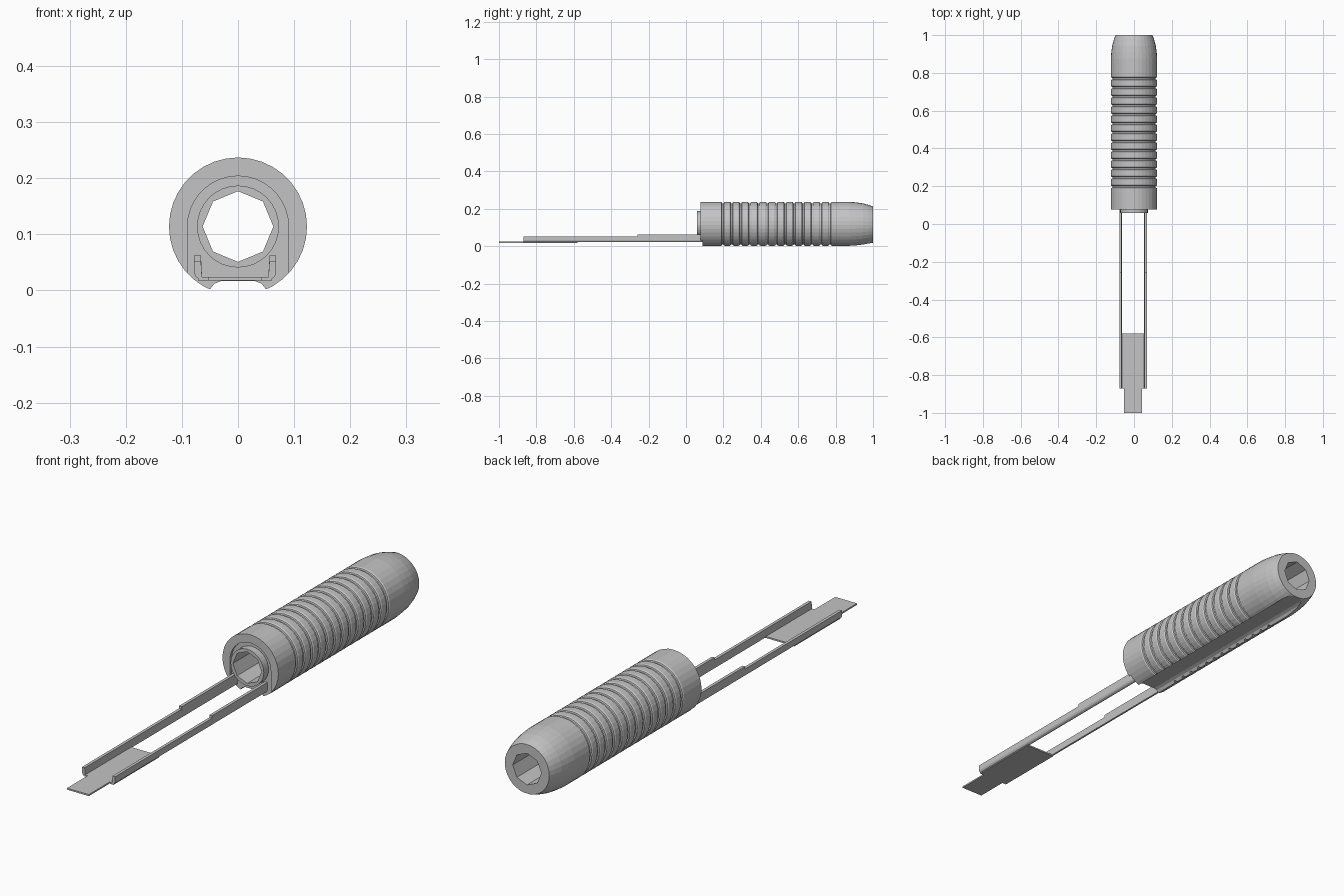
import bpy
import bmesh
from math import sin, cos, pi

if "Cube" in bpy.data.objects:
    bpy.data.objects.remove(bpy.data.objects["Cube"], do_unlink=True)

AXIS_Z = 0.114
RADIUS = 0.123
FRONT = 0.078
BORE = 0.063
BLADE_X = -0.005

metal = bpy.data.materials.new("plain grey")
metal.use_nodes = True
grey = (0.55, 0.55, 0.55, 1)
metal.diffuse_color = grey
metal.node_tree.nodes["Principled BSDF"].inputs["Base Color"].default_value = grey


def finish(name, bm):
    bmesh.ops.recalc_face_normals(bm, faces=bm.faces)
    mesh = bpy.data.meshes.new(name)
    bm.to_mesh(mesh)
    bm.free()
    mesh.materials.append(metal)
    obj = bpy.data.objects.new(name, mesh)
    bpy.context.collection.objects.link(obj)
    return obj


def loft(name, rings):
    """Skin a list of equal-sized point rings and cap both ends."""
    bm = bmesh.new()
    loops = [[bm.verts.new(p) for p in ring] for ring in rings]
    n = len(loops[0])
    for a, b in zip(loops, loops[1:]):
        for i in range(n):
            j = (i + 1) % n
            bm.faces.new((a[i], a[j], b[j], b[i]))
    bm.faces.new(loops[0])
    bm.faces.new(loops[-1])
    return finish(name, bm)


def lathe(name, profile, sides):
    """Turn (y, radius) pairs around the handle axis."""
    angles = [2 * pi * i / sides for i in range(sides)]
    return loft(name, [[(r * sin(a), y, AXIS_Z + r * cos(a)) for a in angles]
                       for y, r in profile])


def prism(name, outline, y0, y1):
    """Extrude an (x, z) outline along y."""
    return loft(name, [[(x, y, z) for x, z in outline] for y in (y0, y1)])


def cut(obj, cutters):
    for c in cutters:
        c.hide_render = True
        mod = obj.modifiers.new("cut", "BOOLEAN")
        mod.operation = "DIFFERENCE"
        mod.solver = "EXACT"
        mod.object = c
    bpy.context.view_layer.update()
    graph = bpy.context.evaluated_depsgraph_get()
    mesh = bpy.data.meshes.new_from_object(obj.evaluated_get(graph))
    obj.modifiers.clear()
    obj.data = mesh


# Handle: plain collar, thirteen narrow grooves, rounded taper at the back
profile = [(FRONT, RADIUS)]
for i in range(13):
    y = 0.197 + i * 0.0477
    profile += [(y - 0.011, RADIUS), (y - 0.006, RADIUS - 0.003),
                (y - 0.004, RADIUS - 0.008), (y + 0.004, RADIUS - 0.008),
                (y + 0.006, RADIUS - 0.003), (y + 0.011, RADIUS)]
profile += [(0.875, RADIUS), (0.91, 0.12), (0.945, 0.115), (0.975, 0.107), (1.0, 0.098)]
handle = lathe("handle", profile, 36)

# Nose tube standing proud of the handle front
tube = lathe("nose_tube", [(0.058, 0.073), (0.11, 0.073)], 32)

# Cutters: faceted bore, arched front recess, channel along the underside
bore = lathe("bore_cutter", [(-0.1, BORE), (1.1, BORE)], 8)
arch = [(0.09 * cos(pi * i / 18), AXIS_Z + 0.09 * sin(pi * i / 18)) for i in range(19)]
recess = prism("recess_cutter", arch + [(-0.09, -0.05), (0.09, -0.05)],
               FRONT - 0.05, FRONT + 0.01)
half = [(0.052, -0.02), (0.05, 0.002), (0.042, 0.012), (0.03, 0.017)]
channel = prism("channel_cutter", half + [(-x, z) for x, z in reversed(half)], 0, 1.1)
cut(handle, [bore, recess, channel])
cut(tube, [bore])
for c in (bore, recess, channel):
    bpy.data.objects.remove(c, do_unlink=True)

# Side rails: low at the front, taller toward the handle, bent in at the bottom
for side, word in ((1, "left"), (-1, "right")):
    for part, top, y0, y1 in (("front", 0.052, -0.87, -0.26), ("rear", 0.062, -0.26, 0.15)):
        outline = [(0.073, top), (0.073, 0.03), (0.07, 0.024), (0.065, 0.021),
                   (0.059, 0.021), (0.061, top)]
        prism(f"{word}_{part}_rail",
              [(BLADE_X + side * x, z) for x, z in outline], y0, y1)


# Floor plate between the rails and the narrow tip
def plate(name, half_width, y0, y1):
    a, b = BLADE_X - half_width, BLADE_X + half_width
    prism(name, [(a, 0.018), (b, 0.018), (b, 0.024), (a, 0.024)], y0, y1)


plate("blade_floor", 0.066, -0.87, -0.58)
plate("blade_tip", 0.048, -1.0, -0.87)
